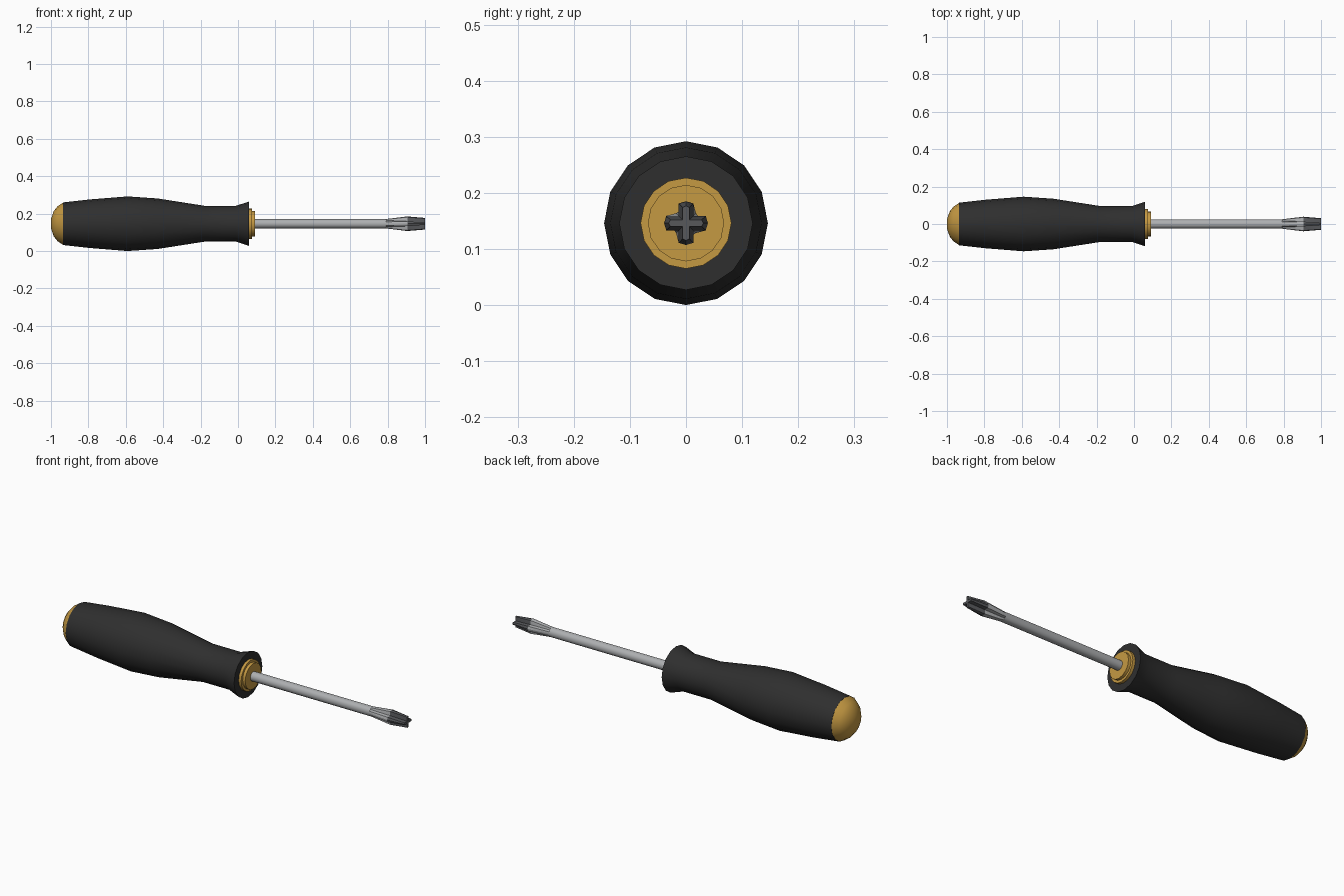
import bpy, bmesh, math

if "Cube" in bpy.data.objects:
    bpy.data.objects.remove(bpy.data.objects["Cube"])

CZ = 0.146   # height of the long axis
SIDES = 16


def material(name, rgb):
    m = bpy.data.materials.new(name)
    m.diffuse_color = (*rgb, 1)
    m.use_nodes = True
    m.node_tree.nodes["Principled BSDF"].inputs["Base Color"].default_value = m.diffuse_color
    return m


BLACK = material("black rubber", (0.028, 0.028, 0.028))
GOLD = material("amber plastic", (0.56, 0.32, 0.055))
STEEL = material("steel", (0.42, 0.43, 0.44))
DARK = material("dark steel", (0.095, 0.098, 0.105))


def circle(r):
    return [(r * math.cos(2 * math.pi * i / SIDES), r * math.sin(2 * math.pi * i / SIDES))
            for i in range(SIDES)]


def cross(r, half, inner):
    """16-point cross section: four pointed arms with inner corners on the diagonals."""
    quarter = [(r, 0), (r * 0.9, half), (inner, inner), (half, r * 0.9)]
    pts = []
    for _ in range(4):
        pts += quarter
        quarter = [(-b, a) for a, b in quarter]
    return pts


def loft(name, sections, mats, angle=35, dark_from=None):
    """Skin closed sections (x, points) along the x axis."""
    bm = bmesh.new()
    rings = [[bm.verts.new((x, a, CZ + b)) for a, b in pts] for x, pts in sections]
    for r0, r1 in zip(rings, rings[1:]):
        for i in range(SIDES):
            j = (i + 1) % SIDES
            bm.faces.new((r0[i], r0[j], r1[j], r1[i]))
    bm.faces.new(rings[0])
    bm.faces.new(rings[-1])
    bmesh.ops.recalc_face_normals(bm, faces=bm.faces)
    if dark_from is not None:
        for f in bm.faces:
            if f.calc_center_median().x > dark_from:
                f.material_index = 1
    me = bpy.data.meshes.new(name)
    bm.to_mesh(me)
    bm.free()
    for m in mats:
        me.materials.append(m)
    ob = bpy.data.objects.new(name, me)
    bpy.context.collection.objects.link(ob)
    bpy.ops.object.select_all(action='DESELECT')
    ob.select_set(True)
    bpy.context.view_layer.objects.active = ob
    bpy.ops.object.shade_smooth_by_angle(angle=math.radians(angle))
    return ob


def turned(name, profile, mat, angle=35):
    return loft(name, [(x, circle(r)) for x, r in profile], [mat], angle)


# rubber grip with swollen middle, waist and flared guard
turned("grip", [(-0.935, 0.114), (-0.79, 0.130), (-0.59, 0.146), (-0.43, 0.135),
                (-0.18, 0.096), (-0.01, 0.096), (0.06, 0.119)], BLACK)

# domed end cap
turned("end_cap", [(-1.0, 0.025), (-0.985, 0.068), (-0.965, 0.093), (-0.935, 0.113)], GOLD, 60)

# stepped collar in front of the guard
turned("collar", [(0.05, 0.081), (0.075, 0.081), (0.075, 0.068), (0.09, 0.068)], GOLD)

# shaft flaring into the cross-shaped tip
loft("shaft", [(0.08, circle(0.025)), (0.79, circle(0.025)),
               (0.905, cross(0.039, 0.013, 0.013)),
               (1.0, cross(0.031, 0.006, 0.006))],
     [STEEL, DARK], 25, dark_from=0.91)
